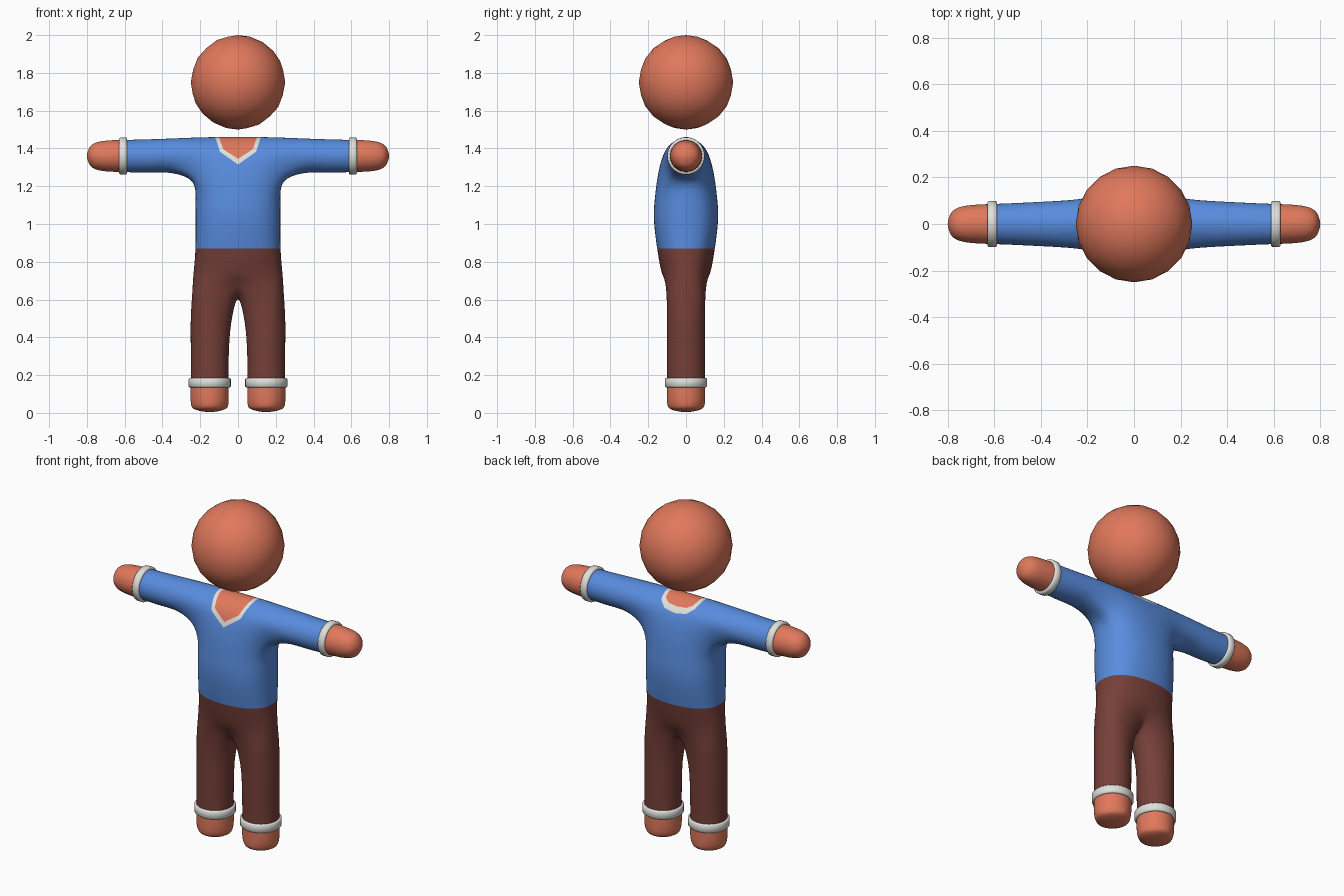
import bpy, bmesh, math
from mathutils import Vector, Matrix

if "Cube" in bpy.data.objects:
    bpy.data.objects.remove(bpy.data.objects["Cube"])


def material(name, color):
    m = bpy.data.materials.new(name)
    m.diffuse_color = (*color, 1)
    m.use_nodes = True
    m.node_tree.nodes["Principled BSDF"].inputs["Base Color"].default_value = m.diffuse_color
    return m


SKIN = material("skin", (0.745, 0.188, 0.107))
BLUE = material("blue_sweater", (0.098, 0.262, 0.73))
BROWN = material("brown_trousers", (0.18, 0.05, 0.04))
WHITE = material("white_trim", (0.74, 0.74, 0.71))


def add_object(name, bm, mats):
    me = bpy.data.meshes.new(name)
    bm.to_mesh(me)
    bm.free()
    for m in mats:
        me.materials.append(m)
    ob = bpy.data.objects.new(name, me)
    bpy.context.collection.objects.link(ob)
    return ob


def smooth(ob, angle):
    bpy.ops.object.select_all(action='DESELECT')
    ob.select_set(True)
    bpy.context.view_layer.objects.active = ob
    bpy.ops.object.shade_smooth_by_angle(angle=math.radians(angle))


# ---- body cage: one side as rings of points, mirrored while building ----
faces = []


def strip(a, b, closed=False, skip=()):
    n = len(a)
    for i in range(n if closed else n - 1):
        if i not in skip:
            j = (i + 1) % n
            faces.append((a[i], a[j], b[j], b[i]))


def cap(ring, tip):
    for i in range(0, 8, 2):
        faces.append((ring[i], ring[i + 1], ring[(i + 2) % 8], tip))


def half_ring(front):
    """Front centre to side, then mirrored to back centre."""
    return front + [(x, -y, z) for x, y, z in front[-2::-1]]


def torso(z, w, d):
    return half_ring([(0, -d, z), (.55 * w, -.88 * d, z), (.9 * w, -.52 * d, z), (w, 0, z)])


def leg(z, r, cx=.15, inner=None):
    ring = []
    for k in range(8):
        a = math.radians(45 * k - 90)
        x = r * math.cos(a)
        if x < -1e-6 and inner is not None:
            x *= (cx - inner) / r
        ring.append((cx + x, r * math.sin(a), z))
    return ring


def arm(x, ry, rz, cz=1.36):
    return [(x, ry * math.sin(k * math.pi / 4), cz - rz * math.cos(k * math.pi / 4))
            for k in range(8)]


# torso
crotch = half_ring([(0, -.088, .665), (.14, -.103, .63), (.217, -.073, .62), (.243, 0, .62)])
armpit = half_ring([(0, -.15, 1.25), (.13, -.135, 1.25), (.24, -.082, 1.25), (.25, 0, 1.233)])
chest = half_ring([(0, -.122, 1.36), (.13, -.118, 1.36), (.25, -.105, 1.36), (.25, 0, 1.36)])
top = half_ring([(0, -.076, 1.427), (.13, -.076, 1.427), (.25, -.074, 1.425), (.25, 0, 1.457)])
levels = [crotch, torso(.74, .235, .128), torso(.87, .225, .152), torso(1.03, .224, .17),
          torso(1.15, .225, .163), armpit]
for a, b in zip(levels, levels[1:]):
    strip(a, b)
strip(armpit, chest, skip=(2, 3))
strip(chest, top, skip=(2, 3))
mid0, mid1 = (0, 0, 1.461), (.13, 0, 1.46)
faces += [(top[0], top[1], mid1, mid0), (top[1], top[2], top[3], mid1),
          (mid1, top[3], top[4], top[5]), (mid0, mid1, top[5], top[6])]

# leg and foot
limb = [crotch[1:6] + [crotch[6], (0, 0, .6), crotch[0]], leg(.5, .1, inner=.032),
        leg(.36, .1, inner=.047), leg(.2, .1), leg(.065, .1), leg(.02, .08)]
for a, b in zip(limb, limb[1:]):
    strip(a, b, True)
cap(limb[-1], (.15, 0, .003))

# arm and hand
limb = [[armpit[3], armpit[4], chest[4], top[4], top[3], top[2], chest[2], armpit[2]],
        arm(.36, .097, .091, 1.361), arm(.48, .091, .088), arm(.6, .086, .085),
        arm(.7, .081, .081), arm(.765, .065, .065), arm(.79, .036, .036)]
for a, b in zip(limb, limb[1:]):
    strip(a, b, True)
cap(limb[-1], (.8, 0, 1.36))

bm = bmesh.new()
lookup = {}


def vert(p):
    key = tuple(round(c, 4) + 0.0 for c in p)
    if key not in lookup:
        lookup[key] = bm.verts.new(key)
    return lookup[key]


for side in (1, -1):
    for f in faces:
        bm.faces.new([vert((side * x, y, z)) for x, y, z in f])
bmesh.ops.recalc_face_normals(bm, faces=bm.faces)
body = add_object("body", bm, [SKIN, BLUE, BROWN, WHITE])
sub = body.modifiers.new("subdivision", 'SUBSURF')
sub.levels = sub.render_levels = 3


def evaluated():
    bpy.context.view_layer.update()
    return bpy.data.meshes.new_from_object(
        body.evaluated_get(bpy.context.evaluated_depsgraph_get()))


# push the cage outward until the smooth surface passes through its points
target = [v.co.copy() for v in body.data.vertices]
for _ in range(5):
    me = evaluated()
    for v, t, s in zip(body.data.vertices, target, me.vertices):
        v.co += t - s.co
    body.data.update()
    bpy.data.meshes.remove(me)
me = evaluated()
body.modifiers.clear()

# ---- clothing borders cut into the body ----
bm = bmesh.new()
bm.from_mesh(me)


def cut(co, no, keep=lambda c: True):
    fs = [f for f in bm.faces if keep(f.calc_center_median())]
    geom = set(fs)
    for f in fs:
        geom.update(f.edges)
        geom.update(f.verts)
    bmesh.ops.bisect_plane(bm, geom=list(geom), dist=1e-5, plane_co=co, plane_no=no)


# neckline borders as (|x|, z): outer edge and inner edge of the trim
NECK = {-1: [[(0, 1.315), (.095, 1.382), (.125, 1.47)], [(0, 1.345), (.078, 1.396), (.104, 1.47)]],
        1: [[(0, 1.39), (.07, 1.40), (.11, 1.43), (.125, 1.47)],
            [(0, 1.42), (.058, 1.425), (.09, 1.44), (.104, 1.47)]]}


def inside(line, x, z):
    for (x0, z0), (x1, z1) in zip(line, line[1:]):
        if x0 <= x <= x1:
            return z > z0 + (z1 - z0) * (x - x0) / (x1 - x0)
    return False


cut((0, 0, .87), (0, 0, 1))
cut((0, 0, .16), (0, 0, 1))
for s in (1, -1):
    cut((s * .608, 0, 0), (1, 0, 0))
for depth, lines in NECK.items():
    for line in lines:
        for (x0, z0), (x1, z1) in zip(line, line[1:]):
            for s in (1, -1):
                cut((s * x0, 0, z0), (s * (z0 - z1), 0, x1 - x0),
                    lambda c: c.y * depth > 0 and c.z > 1.28 and 0 < c.x * s < .16)
for f in bm.faces:
    f.smooth = True
    c = f.calc_center_median()
    outer, inner = NECK[-1 if c.y < 0 else 1]
    if c.z < .16 or abs(c.x) > .608 or inside(inner, abs(c.x), c.z):
        f.material_index = 0
    elif inside(outer, abs(c.x), c.z):
        f.material_index = 3
    else:
        f.material_index = 2 if c.z < .87 else 1
old = body.data
bm.to_mesh(me)
bm.free()
body.data = me
bpy.data.meshes.remove(old)


# ---- cuffs: ring bands with softened rims ----
def cuff(name, center, r_in, r_out, h, rot):
    b = .006
    profile = [(r_in, -h), (r_out - b, -h), (r_out, b - h), (r_out, h - b), (r_out - b, h), (r_in, h)]
    bm = bmesh.new()
    n = 32
    rings = [[bm.verts.new((r * math.cos(2 * math.pi * k / n), r * math.sin(2 * math.pi * k / n), z))
              for k in range(n)] for r, z in profile]
    for a, c in zip(rings, rings[1:] + rings[:1]):
        for k in range(n):
            j = (k + 1) % n
            bm.faces.new((a[k], a[j], c[j], c[k]))
    bmesh.ops.recalc_face_normals(bm, faces=bm.faces)
    bm.transform(Matrix.Translation(Vector(center)) @ Matrix.Rotation(rot, 4, 'Y'))
    smooth(add_object(name, bm, [WHITE]), 50)


for s, tag in ((1, "right"), (-1, "left")):
    cuff("wrist_cuff_" + tag, (s * .608, 0, 1.36), .08, .099, .021, math.pi / 2)
    cuff("ankle_cuff_" + tag, (s * .15, 0, .16), .094, .112, .025, 0)

# ---- floating head ----
bm = bmesh.new()
bmesh.ops.create_icosphere(bm, subdivisions=3, radius=.25,
                           matrix=Matrix.Translation((0, 0, 1.75)))
smooth(add_object("head", bm, [SKIN]), 60)
